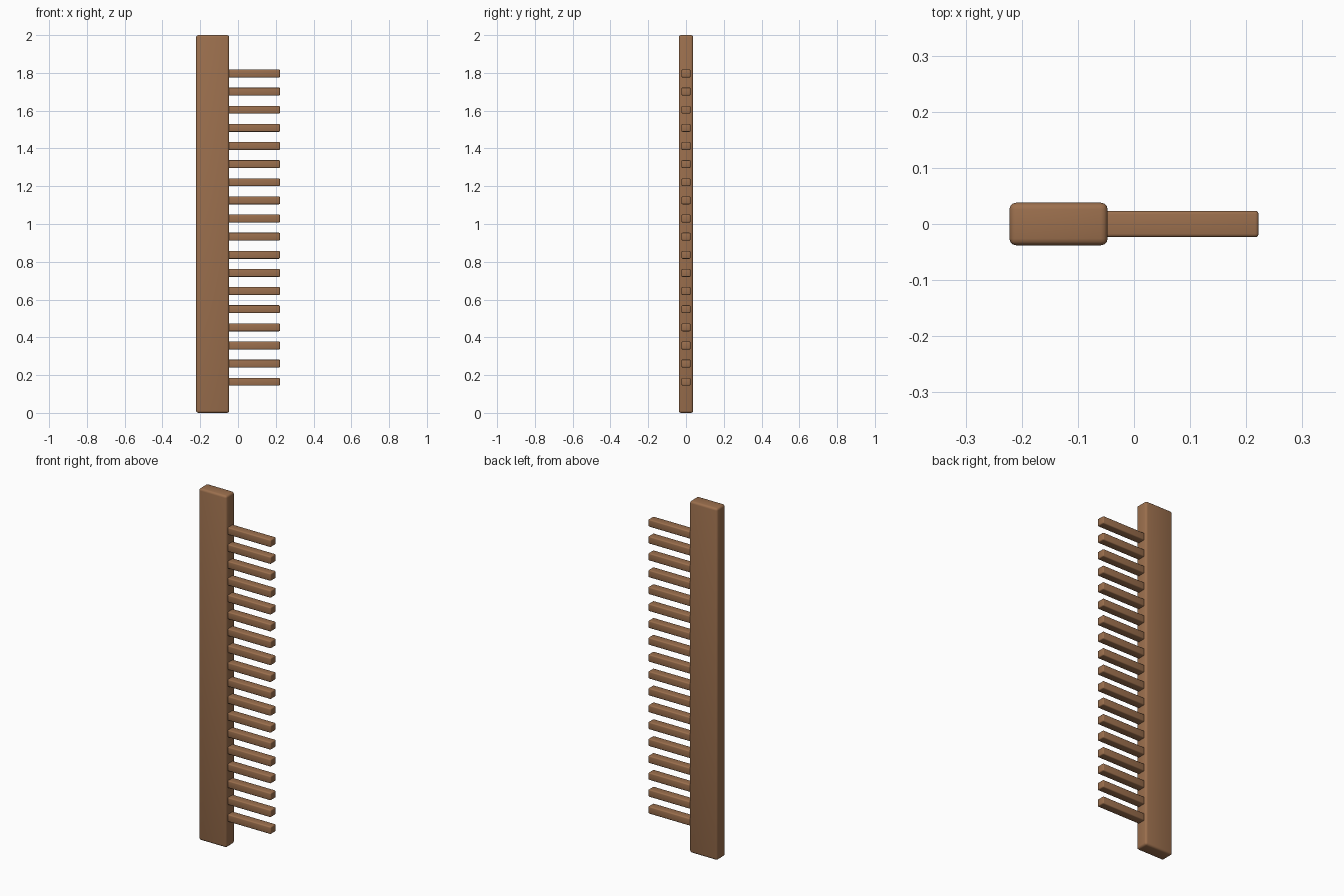
import bpy

if "Cube" in bpy.data.objects:
    bpy.data.objects.remove(bpy.data.objects["Cube"])

wood = bpy.data.materials.new("warm_brown_wood")
wood.diffuse_color = (0.33, 0.16, 0.075, 1.0)
wood.use_nodes = True
wood.node_tree.nodes["Principled BSDF"].inputs["Base Color"].default_value = wood.diffuse_color


def rounded_bar(name, low, high, bevel):
    """Box between two corners with softly rounded edges."""
    size = [b - a for a, b in zip(low, high)]
    centre = [(a + b) / 2 for a, b in zip(low, high)]
    bpy.ops.mesh.primitive_cube_add(size=1, location=centre)
    bar = bpy.context.object
    bar.name = name
    bar.scale = size
    bpy.ops.object.transform_apply(location=False, rotation=False, scale=True)
    mod = bar.modifiers.new("rounded_edges", 'BEVEL')
    mod.width = bevel
    mod.segments = 3
    bpy.ops.object.modifier_apply(modifier=mod.name)
    bpy.ops.object.shade_smooth_by_angle()
    bar.data.materials.append(wood)
    return bar


# Long upright spine
rounded_bar("spine", (-0.222, -0.038, 0), (-0.047, 0.038, 2), 0.012)

# Row of evenly spaced teeth, rooted slightly inside the spine
TEETH, FIRST, LAST = 18, 0.165, 1.797
for i in range(TEETH):
    z = FIRST + (LAST - FIRST) * i / (TEETH - 1)
    rounded_bar(f"tooth_{i + 1}", (-0.06, -0.0235, z - 0.021),
                (0.222, 0.0235, z + 0.021), 0.006)
